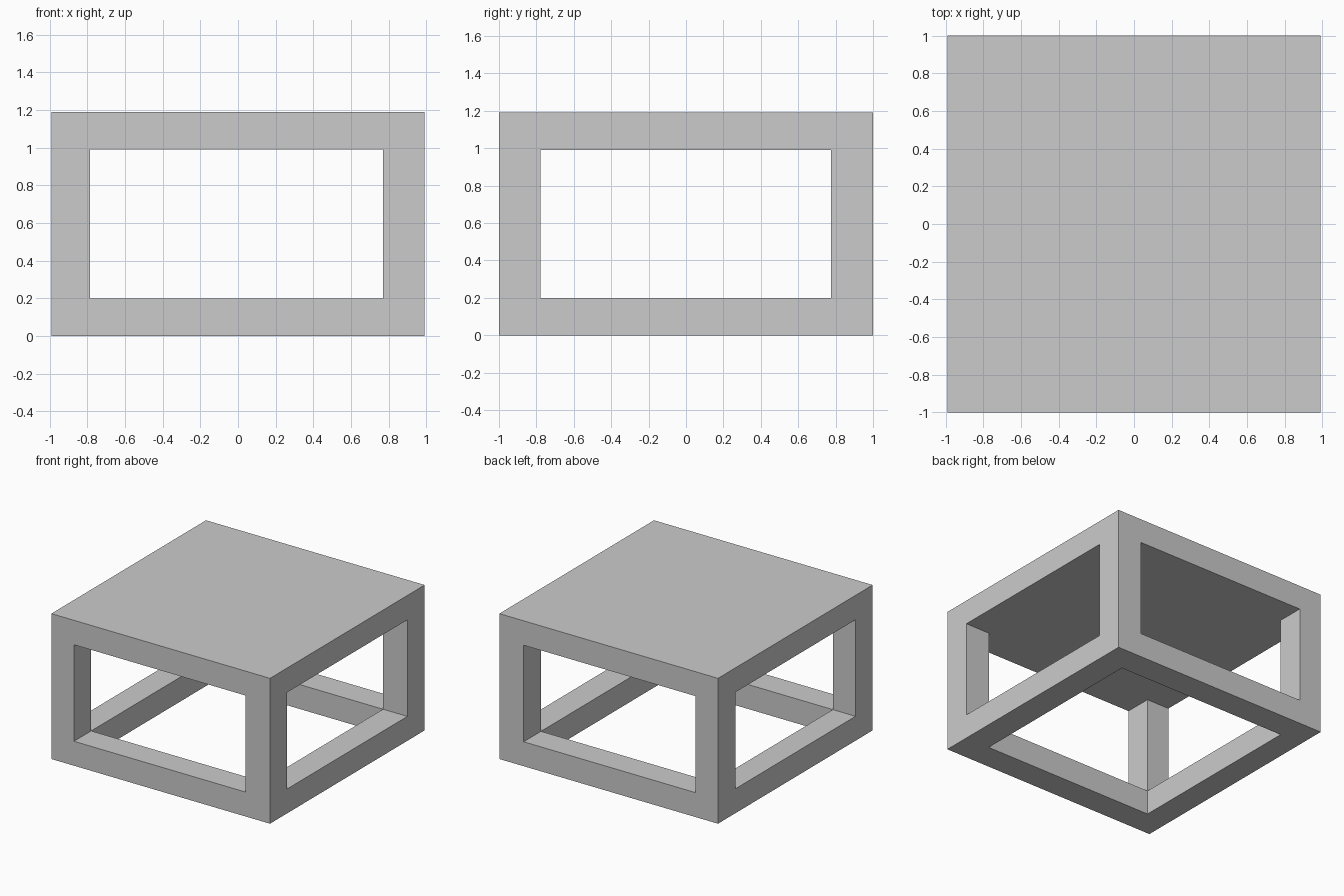
import bpy

if "Cube" in bpy.data.objects:
    bpy.data.objects.remove(bpy.data.objects["Cube"])

# Outer size and opening limits of the frame
OUT_X, OUT_Y, TOP = 0.99, 1.0, 1.19
IN_X = (-0.785, 0.77)
IN_Y = (-0.778, 0.776)
IN_Z = (0.2, 0.99)


def box(name, xr, yr, zr):
    """Axis-aligned box from three (low, high) ranges."""
    ranges = (xr, yr, zr)
    bpy.ops.mesh.primitive_cube_add(size=1)
    obj = bpy.context.object
    obj.name = name
    for v in obj.data.vertices:
        v.co = [lo + (c + 0.5) * (hi - lo) for c, (lo, hi) in zip(v.co, ranges)]
    return obj


# Solid block that becomes the table frame with its thick top
table = box("table_frame", (-OUT_X, OUT_X), (-OUT_Y, OUT_Y), (0, TOP))

# Openings: side to side, front to back, and up through the base ring
cutters = [
    box("side_opening", (-1.5, 1.5), IN_Y, IN_Z),
    box("front_opening", IN_X, (-1.5, 1.5), IN_Z),
    box("base_opening", IN_X, IN_Y, (-0.5, IN_Z[1])),
]

for cutter in cutters:
    cutter.hide_render = True
    mod = table.modifiers.new(cutter.name, "BOOLEAN")
    mod.operation = "DIFFERENCE"
    mod.solver = "EXACT"
    mod.object = cutter

# Bake the cuts, then remove the cutters
bpy.context.view_layer.objects.active = table
for mod_name in [m.name for m in table.modifiers]:
    bpy.ops.object.modifier_apply(modifier=mod_name)
for cutter in cutters:
    bpy.data.objects.remove(cutter, do_unlink=True)
